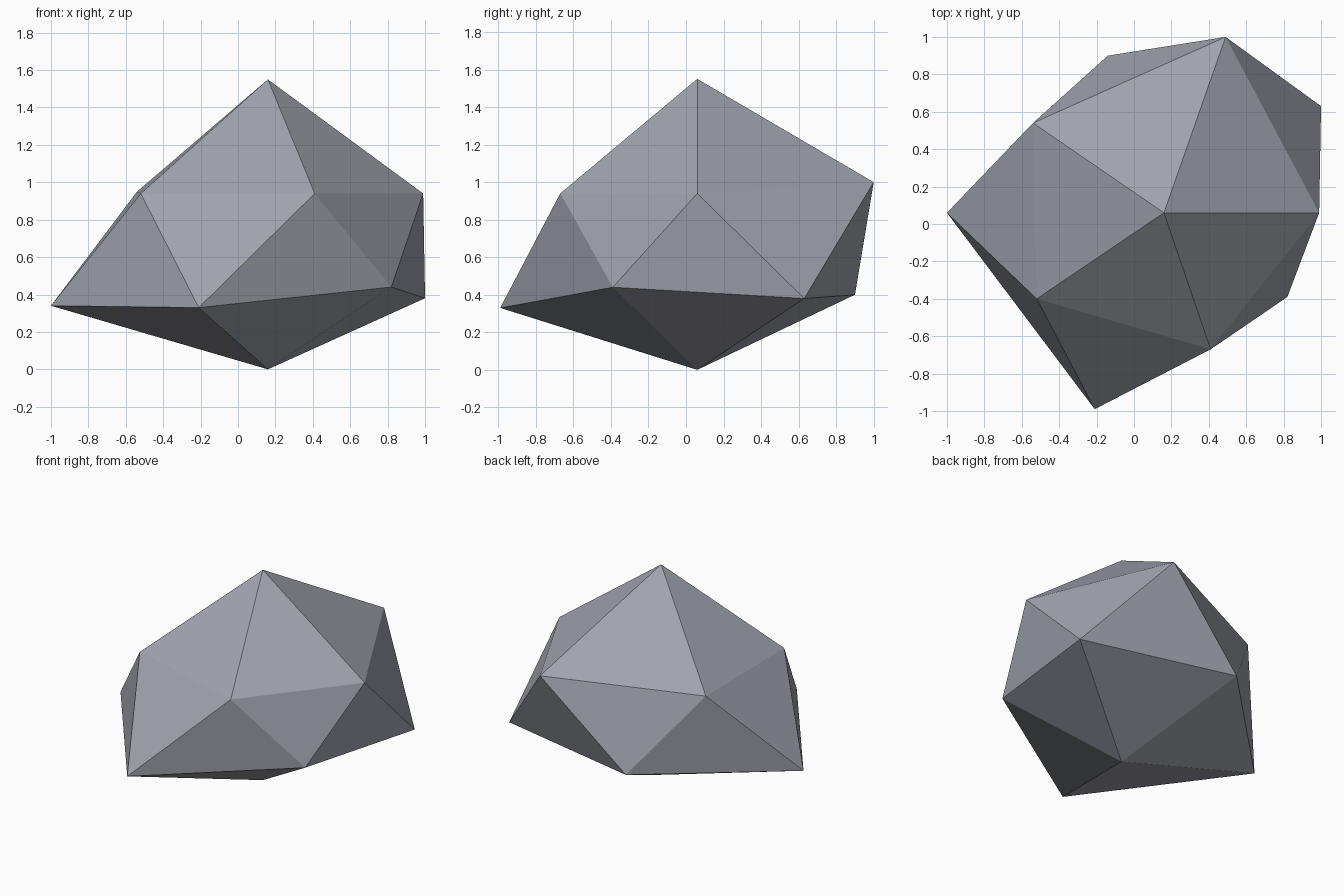
import bpy
import bmesh

cube = bpy.data.objects.get("Cube")
if cube:
    bpy.data.objects.remove(cube, do_unlink=True)

# Stone colour
stone = bpy.data.materials.new("cool grey stone")
stone.use_nodes = True
color = (0.36, 0.37, 0.42, 1)
stone.diffuse_color = color
bsdf = stone.node_tree.nodes["Principled BSDF"]
bsdf.inputs["Base Color"].default_value = color
bsdf.inputs["Roughness"].default_value = 0.9

# Irregular twenty-sided rock: two tips and two staggered rings, counter-clockwise
peak = (0.16, 0.06, 1.55)
base = (0.16, 0.06, 0)
lower_ring = [(0.82, -0.39, 0.44), (1, 0.63, 0.38), (-0.14, 0.9, 0.4),
              (-1, 0.06, 0.34), (-0.21, -0.99, 0.33)]
upper_ring = [(0.99, 0.06, 0.94), (0.49, 1, 1), (-0.54, 0.54, 0.95),
              (-0.52, -0.4, 0.94), (0.41, -0.67, 0.94)]

bm = bmesh.new()
top = bm.verts.new(peak)
bottom = bm.verts.new(base)
low = [bm.verts.new(p) for p in lower_ring]
up = [bm.verts.new(p) for p in upper_ring]

# Cap fans and the zigzag band between the rings
for i in range(len(low)):
    j = (i + 1) % len(low)
    bm.faces.new((top, up[i], up[j]))
    bm.faces.new((low[i], low[j], up[i]))
    bm.faces.new((up[i], low[j], up[j]))
    bm.faces.new((bottom, low[j], low[i]))
bmesh.ops.recalc_face_normals(bm, faces=bm.faces)

mesh = bpy.data.meshes.new("rock")
bm.to_mesh(mesh)
bm.free()
mesh.materials.append(stone)
rock = bpy.data.objects.new("rock", mesh)
bpy.context.collection.objects.link(rock)
